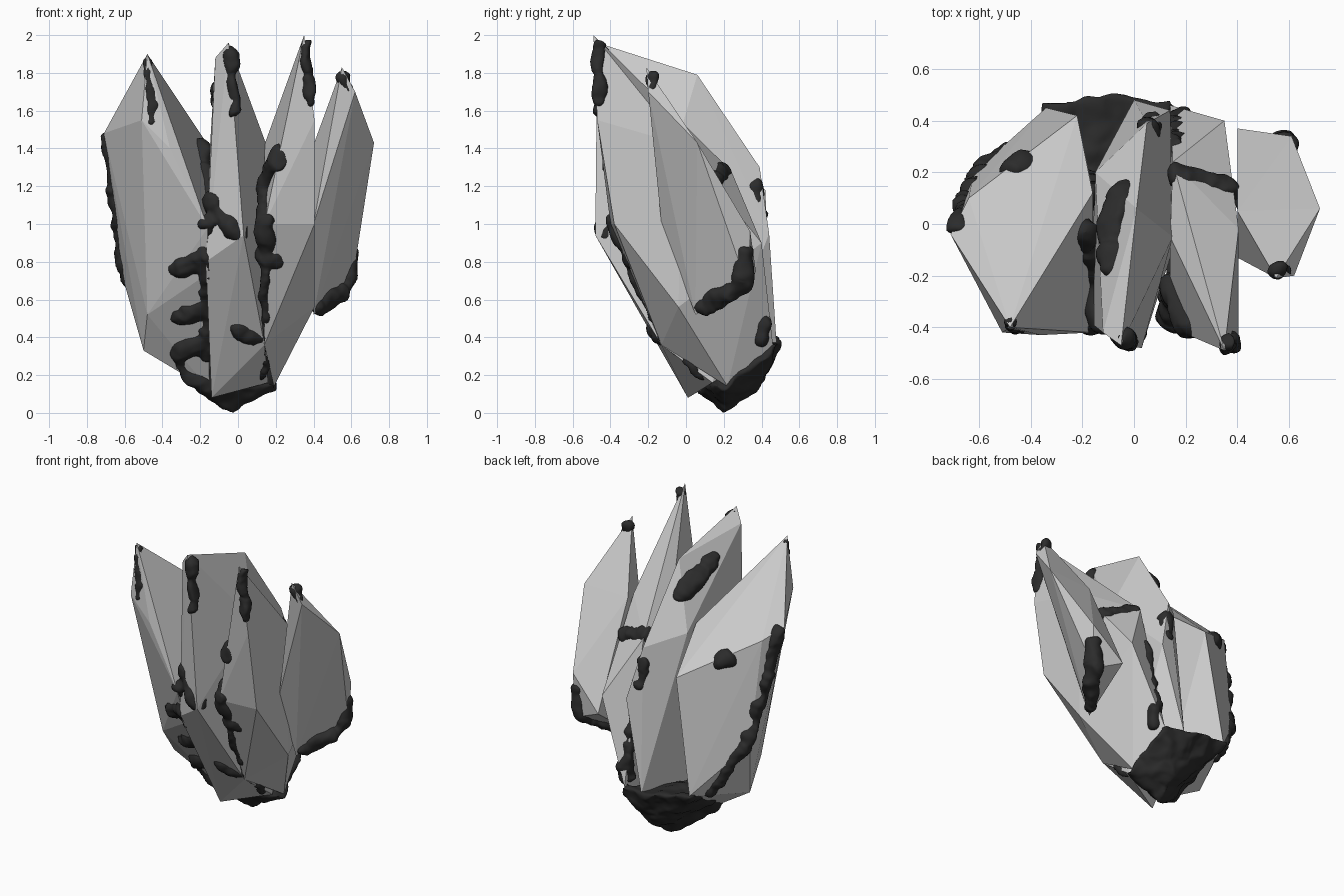
import bpy, bmesh, random
from mathutils import Vector, Matrix, noise
from mathutils.bvhtree import BVHTree

if "Cube" in bpy.data.objects:
    bpy.data.objects.remove(bpy.data.objects["Cube"])

random.seed(4)
corners = []            # every crystal corner, reused to grow the root cap
tips = []               # top corner of each crystal
shell = bmesh.new()     # all crystals together, used for snapping the growth


def add_hull(bm, pts):
    vs = [bm.verts.new(p) for p in pts]
    res = bmesh.ops.convex_hull(bm, input=vs)
    junk = [g for g in res["geom_interior"] if isinstance(g, bmesh.types.BMVert)]
    bmesh.ops.delete(bm, geom=junk, context='VERTS')


def finish(bm, name):
    bmesh.ops.recalc_face_normals(bm, faces=bm.faces)
    me = bpy.data.meshes.new(name)
    bm.to_mesh(me)
    bm.free()
    ob = bpy.data.objects.new(name, me)
    bpy.context.collection.objects.link(ob)
    return ob


def crystal(name, *pts):
    bm = bmesh.new()
    add_hull(bm, pts)
    add_hull(shell, pts)
    corners.extend(Vector(p) for p in pts)
    tips.append(Vector(pts[0]))
    return finish(bm, name)


# Faceted crystals, each the hull of a few corners from tip to root
crystal("left_crystal",
        (-.48, -.40, 1.9), (-.51, -.42, 1.55), (-.71, -.04, 1.48), (-.16, .12, 1.42),
        (-.36, -.43, 1.4), (-.16, -.42, .98), (-.48, -.12, .52), (-.17, -.31, .73),
        (-.50, .03, .33), (-.15, .08, .12), (-.22, .42, 1.18), (-.64, .10, 1.42),
        (-.62, .20, .75), (-.34, .45, .42))
crystal("middle_crystal",
        (-.05, -.47, 1.96), (-.12, -.42, 1.88), (.01, .06, 1.79), (.03, -.48, .94),
        (-.17, -.38, .80), (.15, -.05, 1.42), (.05, .39, 1.3), (-.15, .2, 1.38),
        (.14, -.13, .36), (-.14, .01, .08), (.16, .14, .16), (0, .48, .36),
        (.14, .44, .95))
crystal("tall_crystal",
        (.35, -.49, 2.0), (.405, -.47, 1.55), (.14, -.05, 1.42), (.405, -.02, 1.42),
        (.15, .24, 1.28), (.35, .40, .9), (.14, -.40, 1.0), (.405, -.38, 1.0),
        (.14, -.13, .36), (.405, -.04, .56), (.19, .22, .14), (.14, .46, .36))
crystal("right_crystal",
        (.55, -.21, 1.83), (.62, -.20, 1.70), (.72, .06, 1.43), (.40, .05, 1.42),
        (.40, -.13, 1.0), (.61, .34, .96), (.60, .33, .66),
        (.40, .37, .75), (.40, .05, .52))

tree = BVHTree.FromBMesh(shell)
growth = bmesh.new()


def strand(a, b, radius):
    # overlapping lumps from a to b, held to the crystal surface
    n = max(2, int((b - a).length / (radius * .6)))
    for i in range(n + 1):
        bmesh.ops.create_icosphere(growth, subdivisions=2,
                                   radius=radius * random.uniform(.7, 1.15),
                                   matrix=Matrix.Translation(a.lerp(b, i / n)))


def snap(x, z, side):
    # surface point seen at (x, z) from the front (-1) or the back (1)
    hit = tree.ray_cast(Vector((x, 2 * side, z)), Vector((0, -side, 0)))[0]
    return hit or tree.find_nearest(Vector((x, .3 * side, z)))[0]


def patch(side, radius, *path):
    n = 6
    sink = Vector((0, -side * radius * .7, 0))    # half buried, so it lies flat
    for (x0, z0), (x1, z1) in zip(path, path[1:]):
        pts = [snap(x0 + (x1 - x0) * i / n, z0 + (z1 - z0) * i / n, side) + sink
               for i in range(n + 1)]
        for a, b in zip(pts, pts[1:]):
            if (a - b).length < .3:
                strand(a, b, radius)


# Root cap: swollen hull of the low rear corners
middle = Vector((-.05, .2, .35))
root = [middle + (c - middle) * 1.08 for c in corners if c.z < .45 and c.y > .05]
add_hull(growth, root + [Vector((-.05, .2, 0)), Vector((-.38, -.02, .38)),
                         Vector((-.3, .05, .19)), Vector((0, .4, .12))])

# Growth hanging from each tip
for tip in tips:
    drop = .35 if tip.x < .5 else .12
    top = tip + Vector((.01, .025, -.05))
    low = tree.find_nearest(tip + Vector((.03, 0, -drop)))[0] + Vector((0, .02, 0))
    strand(top, low, .037)

# Front seams and side lumps
patch(-1, .06, (-.2, 1.38), (-.16, 1.14), (0, .95))
patch(-1, .04, (-.17, 1), (-.165, .3))
for z in (.8, .55, .37):
    patch(-1, .065, (-.31, z - .03), (-.2, z + .01))
patch(-1, .055, (.22, 1.36), (.15, 1.2), (.14, .83), (.22, .81))
patch(-1, .05, (0, .45), (.11, .38))
patch(-1, .025, (.14, .75), (.14, .2))
# Left flank, back seams and back patches
patch(1, .045, (-.68, 1.45), (-.64, 1.05), (-.59, .75), (-.4, .42))
patch(1, .05, (-.165, 1.3), (-.16, .75), (-.18, .4))
patch(1, .06, (-.09, 1.73), (-.05, 1.58))
patch(1, .05, (-.47, 1.3), (-.43, 1.28))
patch(1, .045, (.06, 1.2), (.07, 1.05))
patch(1, .05, (.17, 1.28), (.37, 1.2))
patch(1, .05, (.16, 1), (.17, .4))
# Underside of the right crystal
patch(1, .05, (.42, .56), (.56, .65), (.58, .85))

moss = finish(growth, "dark_growth")

# Fuse the lumps into one soft, uneven skin
mod = moss.modifiers.new("fuse", 'REMESH')
mod.mode = 'VOXEL'
mod.voxel_size = .014
dep = bpy.context.evaluated_depsgraph_get()
skin = bpy.data.meshes.new_from_object(moss.evaluated_get(dep))
moss.modifiers.clear()
moss.data = skin
for v in skin.vertices:
    v.co += noise.noise_vector(v.co * 9) * .022 + noise.noise_vector(v.co * 22) * .008
    v.co.z = min(max(v.co.z, 0), 2)
skin.shade_smooth()
soft = moss.modifiers.new("soften", 'SMOOTH')
soft.iterations = 2

mat = bpy.data.materials.new("dark_growth")
mat.diffuse_color = (.025, .025, .025, 1)
mat.use_nodes = True
mat.node_tree.nodes["Principled BSDF"].inputs["Base Color"].default_value = mat.diffuse_color
skin.materials.clear()
skin.materials.append(mat)
shell.free()
